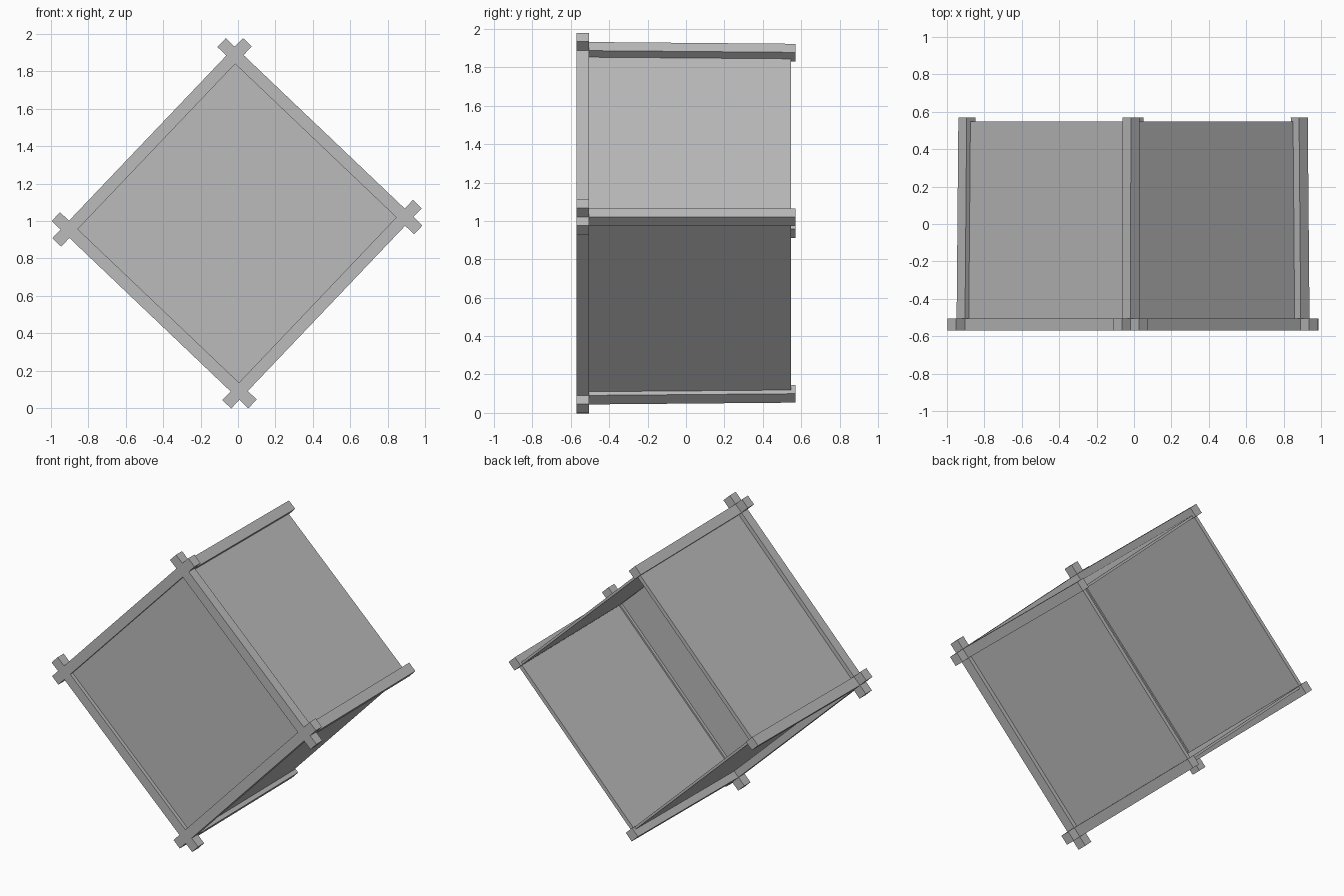
import bpy
import bmesh
from math import radians
from mathutils import Matrix

if "Cube" in bpy.data.objects:
    bpy.data.objects.remove(bpy.data.objects["Cube"], do_unlink=True)

GREY = 0.5
mat = bpy.data.materials.new("plain grey")
mat.use_nodes = True
mat.diffuse_color = (GREY, GREY, GREY, 1)
mat.node_tree.nodes["Principled BSDF"].inputs["Base Color"].default_value = (GREY, GREY, GREY, 1)

# The box is laid out square in its own x/z plane, then tilted onto a corner
TILT = Matrix.Translation((-0.005, 0, 0.988)) @ Matrix.Rotation(radians(43.6), 4, 'Y')
U0, U1 = 0.595, 0.66          # inner and outer half width
V0, V1 = 0.61, 0.675          # inner and outer half height
FRONT, FRAME_BACK, POST_BACK, PANEL_BACK = -0.57, -0.505, 0.57, 0.547
TAPER = 0.99                  # the open back is slightly narrower


def box(name, x, y, z, taper=1.0):
    """Box between pairs of limits, with its back end scaled toward the axis."""
    bm = bmesh.new()
    bmesh.ops.create_cube(bm, size=1)
    for v in bm.verts:
        back = v.co.y > 0
        v.co = [lo + (hi - lo) * (c + 0.5) for c, (lo, hi) in zip(v.co, (x, y, z))]
        if back:
            v.co.x *= taper
            v.co.z *= taper
    bmesh.ops.transform(bm, matrix=TILT, verts=bm.verts)
    mesh = bpy.data.meshes.new(name)
    bm.to_mesh(mesh)
    bm.free()
    mesh.materials.append(mat)
    obj = bpy.data.objects.new(name, mesh)
    bpy.context.collection.objects.link(obj)
    return obj


def span(side, lo, hi):
    return tuple(sorted((side * lo, side * hi)))


frame_depth = (FRONT, FRAME_BACK)
for s, word in ((1, "upper"), (-1, "lower")):
    # Crossing frame bars, the upright ones split into middle and end stubs at the joints
    box(f"{word}_frame_rail", (-0.726, 0.726), frame_depth, span(s, V0, V1))
    box(f"{word}_frame_stile", span(s, U0, U1), frame_depth, (-V0, V0))
    for t, end in ((1, "top"), (-1, "bottom")):
        box(f"{word}_stile_{end}_stub", span(s, U0, U1), frame_depth, span(t, V1, 0.739))
        # Corner posts running to the back
        box(f"{word}_{end}_corner_post", span(s, U0, U1), (FRAME_BACK, POST_BACK),
            span(t, V0, V1), TAPER)
    # Thin side panels set in from the outer faces of the posts
    box(f"{word}_rail_panel", (-U0, U0), (FRAME_BACK, PANEL_BACK), span(s, 0.612, 0.628), TAPER)
    box(f"{word}_stile_panel", span(s, 0.605, 0.632), (FRAME_BACK, PANEL_BACK), (-V0, V0), TAPER)

# Closed front, recessed in its frame
box("front_panel", (-U0, U0), (-0.545, -0.525), (-V0, V0))
